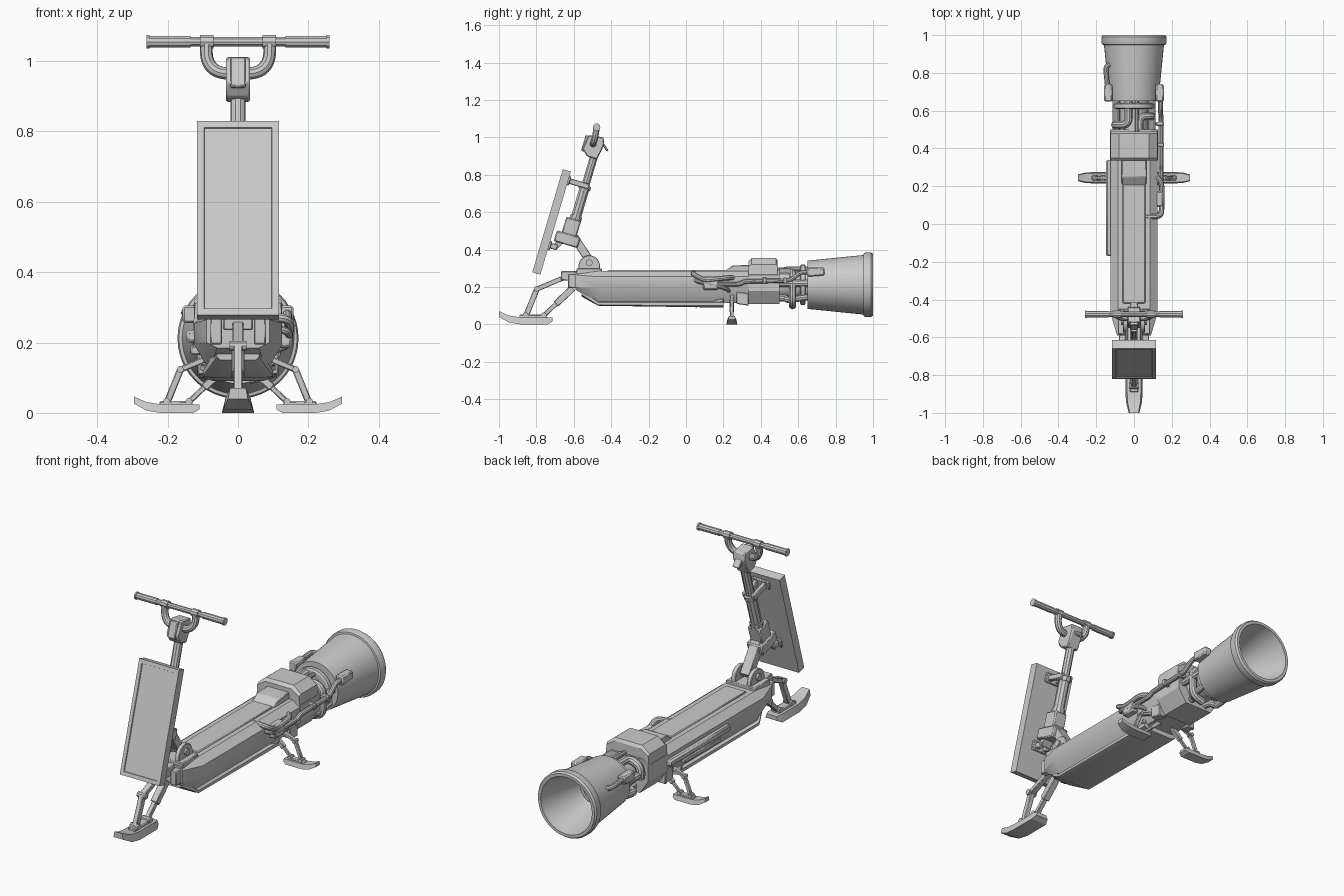
import bpy, bmesh, math
from mathutils import Matrix, Vector

if "Cube" in bpy.data.objects:
    bpy.data.objects.remove(bpy.data.objects["Cube"])

TILT = Matrix.Translation((0, -0.595, 0.55)) @ Matrix.Rotation(math.radians(-16.5), 4, 'X')
ID = Matrix.Identity(4)


def finish(name, bm, M=ID, mirror=False, bevel=0):
    bmesh.ops.recalc_face_normals(bm, faces=bm.faces)
    me = bpy.data.meshes.new(name)
    bm.to_mesh(me)
    bm.free()
    me.transform(M)
    ob = bpy.data.objects.new(name, me)
    bpy.context.collection.objects.link(ob)
    if bevel:
        b = ob.modifiers.new("bevel", 'BEVEL')
        b.width, b.segments = bevel, 1
    if mirror:
        ob.modifiers.new("mirror", 'MIRROR')
    return ob


def box(name, lo, hi, M=ID, mirror=False, bevel=0.004):
    bm = bmesh.new()
    bmesh.ops.create_cube(bm, size=1)
    for v in bm.verts:
        v.co = [(a + b) / 2 + c * (b - a) for a, b, c in zip(lo, hi, v.co)]
    return finish(name, bm, M, mirror, bevel)


def skin(name, rings, M=ID, mirror=False, bevel=0, caps=True, loop=False):
    bm = bmesh.new()
    vs = [[bm.verts.new(p) for p in r] for r in rings]
    n = len(rings[0])
    for a, b in zip(vs, vs[1:] + vs[:1] if loop else vs[1:]):
        for i in range(n):
            bm.faces.new((a[i], a[(i + 1) % n], b[(i + 1) % n], b[i]))
    if caps:
        bm.faces.new(vs[0])
        bm.faces.new(vs[-1])
    return finish(name, bm, M, mirror, bevel)


def loft(name, stations, **kw):
    # stations along y, each with the right half of a symmetric x-z section
    return skin(name, [[(x, y, z) for x, z in h] + [(-x, y, z) for x, z in reversed(h)]
                       for y, h in stations], **kw)


def prism(name, yz, x0, x1, **kw):
    return skin(name, [[(x, y, z) for y, z in yz] for x in (x0, x1)], **kw)


def lathe(name, prof, n=48, cz=0.212, loop=True):
    # (radius, y) profile turned about the engine axis
    rings = [[(r * math.cos(t), y, cz + r * math.sin(t))
              for t in [2 * math.pi * i / n for i in range(n)]] for r, y in prof]
    return skin(name, rings, caps=not loop, loop=loop)


def bar(name, p, q, w, h, M=ID, mirror=False):
    p, q = Vector(p), Vector(q)
    d = q - p
    R = d.to_track_quat('Z', 'Y').to_matrix().to_4x4()
    return box(name, (-w / 2, -h / 2, 0), (w / 2, h / 2, d.length),
               M @ Matrix.Translation(p) @ R, mirror, 0.003)


def tube(name, pts, r, bend=0.03, M=ID, mirror=False):
    P = [Vector(p) for p in pts]
    path = [P[0]]
    for a, b, c in zip(P, P[1:], P[2:]):
        s = b + (a - b).normalized() * min(bend, (a - b).length * .48)
        e = b + (c - b).normalized() * min(bend, (c - b).length * .48)
        for i in range(6):
            t = i / 5
            path.append(s * (1 - t) ** 2 + b * 2 * t * (1 - t) + e * t * t)
    path.append(P[-1])
    cu = bpy.data.curves.new(name, 'CURVE')
    cu.dimensions = '3D'
    cu.bevel_depth, cu.bevel_resolution, cu.use_fill_caps = r, 3, True
    sp = cu.splines.new('POLY')
    sp.points.add(len(path) - 1)
    for s, p in zip(sp.points, path):
        s.co = (*p, 1)
    tmp = bpy.data.objects.new("tmp", cu)
    bpy.context.collection.objects.link(tmp)
    me = tmp.evaluated_get(bpy.context.evaluated_depsgraph_get()).to_mesh()
    bm = bmesh.new()
    bm.from_mesh(me)
    bpy.data.objects.remove(tmp)
    return finish(name, bm, M, mirror)


# Hull with chamfered nose, top strip and belly tray
mid = [(.085, .285), (.125, .255), (.125, .195), (.08, .115)]
loft("hull", [(-.59, [(.065, .283), (.09, .265), (.09, .2), (.06, .185)]),
              (-.47, mid), (.36, mid)])
box("top_strip", (-.06, -.42, .275), (.06, .21, .291))
loft("belly_tray", [(-.56, [(.05, .2), (.06, .185), (.06, .16), (.05, .15)]),
                    (-.47, [(.08, .125), (.1, .118), (.1, .104), (.07, .1)]),
                    (.2, [(.08, .125), (.1, .118), (.1, .1), (.07, .09)])])
box("left_side_rail", (-.148, -.17, .2), (-.115, .34, .235), bevel=.008)
box("left_rail_trim", (-.135, -.1, .165), (-.1, .2, .19))

# Rear housing with top cover and sloped intake
rear = [(.09, .29), (.127, .265), (.127, .18), (.08, .11)]
loft("rear_housing", [(.335, rear), (.5, rear)])
loft("rear_cover", [(.335, [(.075, .34), (.122, .31), (.125, .26)]),
                    (.35, [(.08, .355), (.124, .32), (.126, .26)]),
                    (.48, [(.08, .355), (.124, .32), (.126, .26)]),
                    (.49, [(.075, .34), (.122, .31), (.125, .26)])])
prism("intake_hood", [(.2, .28), (.25, .315), (.34, .318), (.34, .27)], -.065, .065, bevel=.004)

# Engine core and hollow nozzle
lathe("engine_core", [(.075, .48), (.075, .66)], 24, loop=False)
lathe("core_ring", [(.1, .61), (.108, .615), (.108, .635), (.1, .64)], 32, loop=False)
lathe("nozzle", [(.06, .65), (.129, .65), (.159, .948), (.168, .95), (.172, .96), (.172, .99),
                 (.165, 1), (.15, 1), (.146, .975), (.085, .74), (.06, .74)])
lathe("inner_throat", [(.072, .70), (.072, .78), (.066, .786), (.05, .786), (.045, .70)], 32)
lathe("throat_plug", [(.065, .68), (.065, .745)], 32, loop=False)

# Engine plumbing
tube("upper_engine_pipe", [(-.03, .68, .29), (-.03, .525, .29), (-.1, .525, .27), (-.1, .525, .2)], .021, .035)
tube("right_engine_pipe", [(.03, .5, .28), (.03, .57, .28), (.095, .57, .26), (.095, .57, .12), (.03, .57, .1)], .02, .035)
tube("lower_engine_pipe", [(.045, .48, .14), (.045, .54, .14), (.08, .54, .13), (.08, .68, .15)], .018, mirror=True)
tube("side_engine_pipe", [(.095, .48, .22), (.095, .68, .22)], .02, mirror=True)
tube("core_pipe", [(.015, .48, .295), (.015, .68, .295)], .011)

# Nozzle side brackets and the left return pipe
prism("nozzle_bracket", [(.648, .255), (.648, .305), (.74, .303), (.74, .262)], .115, .158,
      mirror=True, bevel=.006)
tube("left_return_pipe", [(-.14, .72, .285), (-.152, .84, .285), (-.1, .845, .27)], .013, .03)

# Right side hoses and valve box
tube("long_hose", [(.1, .13, .215), (.143, .14, .215), (.143, .29, .215), (.143, .31, .23),
                   (.143, .56, .235), (.14, .61, .28), (.14, .68, .28)], .013)
tube("upper_hose", [(.06, .04, .275), (.145, .04, .268), (.147, .1, .235), (.147, .22, .25), (.12, .25, .25)], .014)
tube("lower_hose", [(.11, .05, .24), (.145, .06, .23), (.145, .21, .195), (.11, .23, .18)], .011)
box("valve_box", (.11, .09, .185), (.155, .175, .258), bevel=.008)
for i, y in enumerate((.42, .53)):
    box(f"hose_clip_{i}", (.115, y - .01, .218), (.16, y + .01, .252))

# Rear leg mounts under the hull
box("leg_mount", (-.07, .19, .115), (.07, .31, .18))
prism("mount_plate", [(.27, .11), (.27, .175), (.335, .165), (.335, .1)], .07, .115, mirror=True, bevel=.004)
bar("belly_brace", (.03, .05, .1), (.1, .2, .13), .018, .018, mirror=True)


# Ski legs: one front, a smaller mirrored pair at the rear
def ski_leg(tag, M, mirror):
    kw = dict(M=M, mirror=mirror)
    st = [(0, .015, .036, .036), (.025, 0, .038, .046), (.17, 0, .038, .046),
          (.23, .01, .047, .042), (.285, .04, .071, .028)]
    skin(tag + "_ski", [[(d, -w, b), (d, w, b), (d, w * .8, t), (d, -w * .8, t)] for d, b, t, w in st], **kw)
    box(tag + "_ski_pad", (.03, -.022, .03), (.175, .022, .052), **kw)
    bar(tag + "_upper_link", (-.09, 0, .262), (.085, 0, .188), .032, .026, **kw)
    bar(tag + "_lower_link", (.08, 0, .195), (.143, 0, .04), .026, .03, **kw)
    bar(tag + "_strut", (-.11, 0, .195), (.045, 0, .048), .024, .024, **kw)
    bar(tag + "_strut_sleeve", (-.11, 0, .195), (-.02, 0, .11), .036, .036, **kw)
    for part, d, z in (("knee", .083, .19), ("ankle", .143, .05), ("heel_joint", .045, .05)):
        tube(f"{tag}_{part}", [(d, -.024, z), (d, .024, z)], .015, **kw)


ski_leg("front", Matrix.Translation((0, -.715, 0)) @ Matrix.Rotation(-math.pi / 2, 4, 'Z'), False)
ski_leg("rear", Matrix.Translation((.11, .245, 0)) @ Matrix.Scale(.65, 4), True)

# Nose yoke and steering hinge
box("nose_yoke", (-.042, -.668, .235), (.042, -.57, .285))
box("nose_cheek", (.045, -.63, .195), (.08, -.56, .27), mirror=True)
lug = [(-.575, .25), (-.46, .25), (-.46, .32)] + \
      [(-.517 + .055 * math.cos(t), .32 + .05 * math.sin(t))
       for t in [math.pi * i / 8 for i in range(1, 8)]] + [(-.575, .32)]
prism("hinge_lug", lug, .034, .058, mirror=True, bevel=.003)
box("hinge_base", (-.085, -.585, .26), (.085, -.45, .3))
tube("hinge_pin", [(-.07, -.517, .33), (.07, -.517, .33)], .018)
bar("hinge_arm", (0, -.505, .325), (0, -.6, .47), .055, .045)

# Steering column
box("column_foot", (-.045, -.078, -.132), (.045, .054, -.072), TILT, bevel=.006)
box("column_socket", (-.036, -.05, -.08), (.036, .032, .012), TILT, bevel=.006)
tube("column_lower", [(0, 0, 0), (0, 0, .19)], .028, M=TILT)
tube("column_upper", [(0, 0, .19), (0, 0, .4)], .022, M=TILT)
for i, z in enumerate((.02, .19)):
    tube(f"column_collar_{i}", [(0, 0, z - .012), (0, 0, z + .012)], .034, M=TILT)
prism("column_head", [(-.07, .385), (-.06, .465), (.02, .475), (.035, .44), (.02, .352), (-.035, .352)],
      -.034, .034, M=TILT, bevel=.005)
box("head_screen", (-.022, -.075, .372), (.022, -.055, .46), TILT)
bar("head_fin", (0, .0, .462), (0, .062, .412), .04, .012, TILT)

# Handlebar with forked support
tube("bar_fork", [(-.09, -.478, 1.055), (-.09, -.485, 1.0), (-.06, -.497, .965), (.06, -.497, .965),
                  (.09, -.485, 1.0), (.09, -.478, 1.055)], .018, .035)
tube("handlebar", [(-.25, -.478, 1.055), (.25, -.478, 1.055)], .014)
for part, a, b, r in (("grip", .135, .255, .017), ("grip_cap", .252, .26, .02), ("bar_clamp", .07, .108, .02)):
    tube(part, [(a, -.478, 1.055), (b, -.478, 1.055)], r, mirror=True)

# Front shield with recessed face, and its braces
bm = bmesh.new()
bmesh.ops.create_cube(bm, size=1)
for v in bm.verts:
    v.co = (v.co.x * .232, v.co.y * .045 - .118, v.co.z * .575 - .037)
front = [f for f in bm.faces if f.calc_center_median().y < -.13]
bmesh.ops.inset_region(bm, faces=front, thickness=.027)
bmesh.ops.inset_region(bm, faces=front, thickness=.002, depth=-.005)
finish("shield", bm, TILT)
for tag, z, y1 in (("upper", .2, .02), ("lower", -.16, -.05)):
    box(tag + "_brace_plate", (-.05, -.1, z - .025), (.05, -.085, z + .025), TILT)
    box(tag + "_brace_arm", (.014, -.1, z - .015), (.036, y1, z + .015), TILT, True)
bar("lower_brace_link", (0, -.06, -.16), (0, -.03, -.1), .06, .03, TILT)

# Smooth round parts, keep hard edges
bpy.ops.object.select_all(action='SELECT')
bpy.context.view_layer.objects.active = bpy.data.objects["hull"]
bpy.ops.object.shade_smooth_by_angle(angle=math.radians(30))
